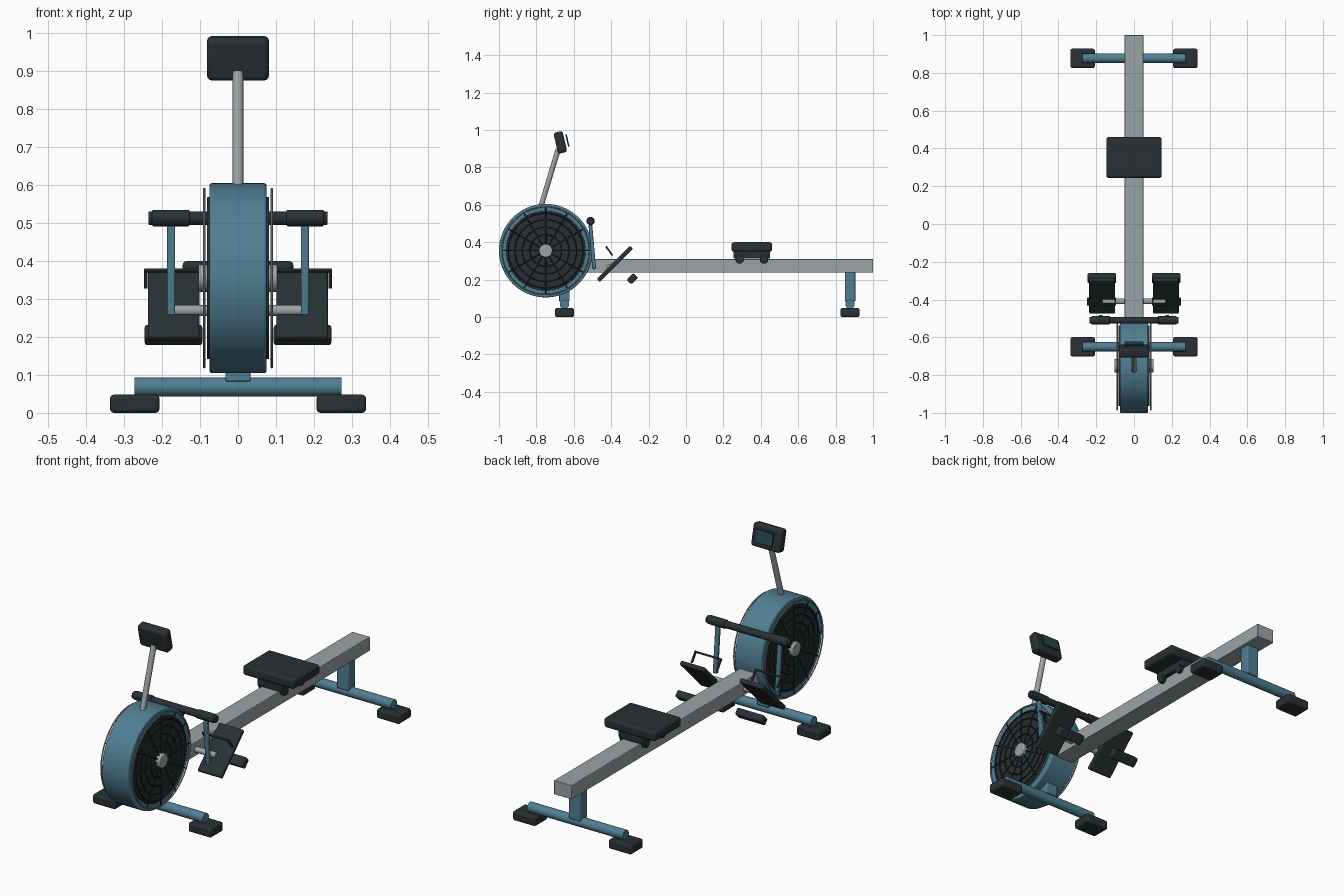
import bpy, math
from mathutils import Vector

if "Cube" in bpy.data.objects:
    bpy.data.objects.remove(bpy.data.objects["Cube"])


def material(name, rgb):
    m = bpy.data.materials.new(name)
    m.diffuse_color = (*rgb, 1)
    m.use_nodes = True
    m.node_tree.nodes["Principled BSDF"].inputs["Base Color"].default_value = m.diffuse_color
    return m


BLUE = material("blue_paint", (0.08, 0.21, 0.29))
DARK = material("dark_rubber", (0.022, 0.03, 0.033))
GREY = material("grey_metal", (0.33, 0.37, 0.38))
SCREEN = material("screen_glass", (0.02, 0.06, 0.07))


def finish(name, mat, bevel=0.0):
    o = bpy.context.object
    o.name = name
    o.data.materials.append(mat)
    if bevel:
        b = o.modifiers.new("bevel", 'BEVEL')
        b.width, b.segments, b.limit_method = bevel, 3, 'ANGLE'
    bpy.ops.object.shade_smooth_by_angle(angle=math.radians(35))
    return o


def box(name, loc, size, mat, bevel=0.0, tilt=0.0):
    """Box tilted by some degrees about x."""
    bpy.ops.mesh.primitive_cube_add(size=1)
    o = bpy.context.object
    o.scale = size
    bpy.ops.object.transform_apply(location=False, rotation=False, scale=True)
    o.location = loc
    o.rotation_euler.x = math.radians(tilt)
    return finish(name, mat, bevel)


def rod(name, a, b, r, mat, bevel=0.0, sides=32):
    """Cylinder between two points."""
    a, b = Vector(a), Vector(b)
    bpy.ops.mesh.primitive_cylinder_add(vertices=sides, radius=r, depth=(b - a).length,
                                        location=(a + b) / 2)
    bpy.context.object.rotation_euler = (b - a).to_track_quat('Z', 'Y').to_euler()
    return finish(name, mat, bevel)


WY, WZ = -0.75, 0.355   # flywheel centre

# Rail
box("rail", (0, 0.225, 0.274), (0.1, 1.55, 0.072), GREY, 0.003)

# Front and rear supports
for label, y, top in (("front", -0.65, 0.2), ("rear", 0.877, 0.25)):
    box(label + "_post", (0, y, (0.083 + top) / 2), (0.066, 0.056, top - 0.083), BLUE, 0.004)
    rod(label + "_crossbar", (-0.272, y, 0.068), (0.272, y, 0.068), 0.025, BLUE)
    for s in (-1, 1):
        box(label + "_foot", (s * 0.272, y, 0.024), (0.13, 0.102, 0.048), DARK, 0.01)

# Flywheel housing
rod("flywheel_housing", (-0.075, WY, WZ), (0.075, WY, WZ), 0.25, BLUE, 0.006, 72)
for s in (-1, 1):
    # Side disc, hub and wire guard
    rod("flywheel_disc", (s * 0.07, WY, WZ), (s * 0.082, WY, WZ), 0.213, DARK, 0.002, 64)
    rod("flywheel_hub", (s * 0.075, WY, WZ), (s * 0.104, WY, WZ), 0.036, GREY, 0.004)
    for r in (0.085, 0.125, 0.165, 0.2, 0.234):
        bpy.ops.mesh.primitive_torus_add(major_radius=r, minor_radius=0.0035, major_segments=64,
                                         minor_segments=8, location=(s * 0.089, WY, WZ),
                                         rotation=(0, math.pi / 2, 0))
        finish("guard_ring", GREY if r > 0.22 else DARK)
    for i in range(12):
        c, n = math.cos(i * math.pi / 6), math.sin(i * math.pi / 6)
        rod("guard_spoke", (s * 0.089, WY + 0.03 * c, WZ + 0.03 * n),
            (s * 0.089, WY + 0.234 * c, WZ + 0.234 * n), 0.003, DARK, 0, 8)

# Monitor on its pole
rod("monitor_pole", (0, -0.782, 0.57), (0, -0.683, 0.898), 0.014, GREY)
box("monitor", (0, -0.672, 0.934), (0.163, 0.05, 0.115), DARK, 0.013, 13)
box("monitor_screen", (0, -0.634, 0.944), (0.1, 0.008, 0.065), SCREEN, 0.002, 13)

# Handle with grips and holder arms
HY, HZ = -0.51, 0.513
rod("handle_bar", (-0.236, HY, HZ), (0.236, HY, HZ), 0.018, DARK, 0.003)
for s in (-1, 1):
    rod("handle_grip", (s * 0.128, HY, HZ), (s * 0.226, HY, HZ), 0.022, DARK, 0.004)
    box("handle_holder", (s * 0.176, -0.501, 0.375), (0.021, 0.02, 0.235), BLUE, 0.004, 5)

# Pedals
for s in (-1, 1):
    rod("pedal_axle", (s * 0.04, -0.41, 0.27), (s * 0.166, -0.41, 0.27), 0.0145, GREY)
    box("foot_plate", (s * 0.169, -0.38, 0.284), (0.136, 0.252, 0.022), DARK, 0.006, 45)
    box("heel_stop", (s * 0.17, -0.287, 0.205), (0.152, 0.05, 0.036), DARK, 0.008, 45)
    # Strap: inverted U standing off the plate
    top, low = (-0.425, 0.374), (-0.394, 0.33)
    box("strap_top", (s * 0.171, *top), (0.154, 0.01, 0.009), DARK, 0.002, 36)
    for x in (0.099, 0.243):
        box("strap_side", (s * x, (top[0] + low[0]) / 2, (top[1] + low[1]) / 2),
            (0.01, 0.009, 0.056), DARK, 0.002, 36)

# Seat, carriage and rollers
box("seat", (0, 0.352, 0.375), (0.292, 0.216, 0.05), DARK, 0.012)
box("seat_carriage", (0, 0.352, 0.332), (0.14, 0.196, 0.04), DARK, 0.006)
for y in (0.287, 0.417):
    for s in (-1, 1):
        rod("seat_roller", (s * 0.051, y, 0.308), (s * 0.073, y, 0.308), 0.022, DARK, 0.003)
